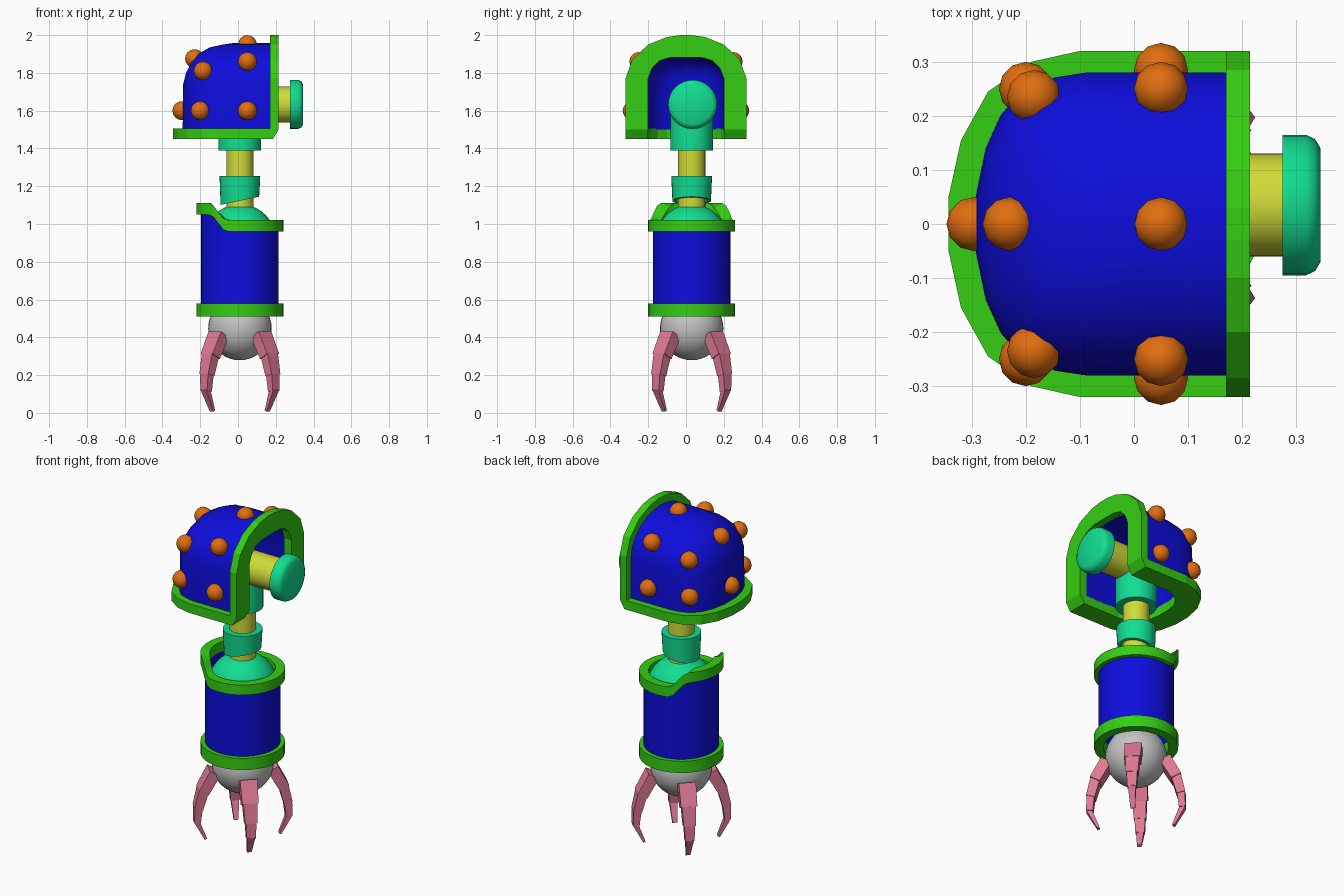
import bpy, bmesh, math
from mathutils import Vector

cube = bpy.data.objects.get("Cube")
if cube:
    bpy.data.objects.remove(cube, do_unlink=True)


def material(name, rgb):
    m = bpy.data.materials.new(name)
    m.use_nodes = True
    col = (*rgb, 1)
    m.diffuse_color = col
    m.node_tree.nodes["Principled BSDF"].inputs["Base Color"].default_value = col
    return m


BLUE = material("blue", (.004, .004, .72))
GREEN = material("green", (.035, .62, .006))
TEAL = material("teal", (.006, .73, .29))
YELLOW = material("yellow", (.64, .71, .04))
ORANGE = material("orange", (.75, .155, .005))
PINK = material("pink", (.74, .19, .3))
GREY = material("light grey", (.55, .55, .55))


def finish(name, bm, mat, angle=35, flip=False):
    bmesh.ops.remove_doubles(bm, verts=bm.verts, dist=1e-5)
    bmesh.ops.recalc_face_normals(bm, faces=bm.faces)
    if flip:
        bmesh.ops.reverse_faces(bm, faces=bm.faces)
    me = bpy.data.meshes.new(name)
    bm.to_mesh(me)
    bm.free()
    me.materials.append(mat)
    if angle:
        me.shade_smooth()
        me.set_sharp_from_angle(angle=math.radians(angle))
    ob = bpy.data.objects.new(name, me)
    bpy.context.collection.objects.link(ob)
    return ob


def loft(name, rows, mat, wrap_row=False, wrap_col=False, cap_rows=False,
         cap_cols=False, angle=35, flip=False):
    """Skin a grid of points; each row is one cross-section."""
    bm = bmesh.new()
    g = [[bm.verts.new(p) for p in row] for row in rows]
    n, m = len(g), len(g[0])
    for i in range(n if wrap_row else n - 1):
        for j in range(m if wrap_col else m - 1):
            a, b = (i + 1) % n, (j + 1) % m
            bm.faces.new((g[i][j], g[a][j], g[a][b], g[i][b]))
    if cap_rows:
        bm.faces.new(g[0])
        bm.faces.new(g[-1])
    if cap_cols:
        bm.faces.new([row[0] for row in g])
        bm.faces.new([row[-1] for row in g])
    return finish(name, bm, mat, angle, flip)


AX, AY = .01, .03       # arm axis


def lathe(name, profile, mat, lift=None, closed=False, sideways=False, seg=32):
    """Spin (radius, height) pairs about the arm axis or a sideways axis."""
    rows = []
    for r, h in profile:
        row = []
        for k in range(seg):
            t = 2 * math.pi * k / seg
            u, v = r * math.cos(t), r * math.sin(t)
            if sideways:
                row.append((h, AY + .005 + u, 1.633 + v))
            else:
                row.append((AX + u, AY + v, h + (lift(u, h) if lift else 0)))
        rows.append(row)
    return loft(name, rows, mat, wrap_row=closed, wrap_col=True, cap_rows=not closed)


def ball(name, centre, r, mat, u=32, v=20):
    bm = bmesh.new()
    bmesh.ops.create_uvsphere(bm, u_segments=u, v_segments=v, radius=r)
    bmesh.ops.translate(bm, verts=bm.verts, vec=centre)
    return finish(name, bm, mat, 50)


def mirrored(half):
    """Complete a half outline of (y, other) pairs across y = 0."""
    return half + [(-y, w) for y, w in reversed(half)]


# Shoulder dome: U-shaped outlines that shrink with height
FRONT_X = .17
PLAN = mirrored([(1, 0), (1, .3), (1, .56), (.97, .68), (.89, .81),
                 (.72, .9), (.5, .96), (.18, 1)])


def dome(name, levels, flip=False):
    rows = [[(FRONT_X - (FRONT_X + a) * s, b * w, z) for w, s in PLAN]
            for z, b, a in levels]
    return loft(name, rows, BLUE, angle=60, flip=flip)


dome("shoulder_shell", [(1.5, .28, .293), (1.74, .28, .29), (1.80, .268, .275),
                        (1.85, .24, .25), (1.9, .19, .21), (1.935, .125, .15),
                        (1.95, .07, .08), (1.957, 0, .03)])
dome("shoulder_lining", [(1.5, .2, .21), (1.77, .2, .21), (1.83, .18, .19),
                         (1.865, .14, .15), (1.88, .08, .1), (1.882, 0, .03)], True)

# Shoulder trim: base plate and front arch
outer = mirrored([(.32, FRONT_X), (.32, -.1), (.3, -.19), (.245, -.27), (.155, -.32), (.05, -.343)])
inner = mirrored([(.2, FRONT_X), (.2, -.06), (.185, -.12), (.15, -.17), (.1, -.2), (.03, -.21)])
loft("shoulder_base_trim",
     [[(x, y, z) for y, x in line] for line, z in
      ((outer, 1.45), (outer, 1.505), (inner, 1.505), (inner, 1.45))],
     GREEN, wrap_row=True, cap_cols=True, angle=0)

outer = mirrored([(.32, 1.45), (.32, 1.5), (.32, 1.77), (.285, 1.87), (.2, 1.95), (.1, 1.99), (.03, 2)])
inner = mirrored([(.2, 1.45), (.2, 1.5), (.2, 1.77), (.18, 1.825), (.14, 1.865), (.09, 1.88), (.03, 1.882)])


def arch_row(line, x):
    # the lowest corner is rounded back toward the base plate
    return [(min(x, .185) if z < 1.46 else x, y, z) for y, z in line]


loft("shoulder_arch_trim",
     [arch_row(outer, FRONT_X), arch_row(outer, .215),
      arch_row(inner, .215), arch_row(inner, FRONT_X)],
     GREEN, wrap_row=True, cap_cols=True, angle=0)

# Studs on the dome
studs = [(.05, 0, 1.95), (-.23, 0, 1.875), (-.297, 0, 1.6)]
for x, y, z in ((.05, .25, 1.86), (.05, .285, 1.6), (-.2, .25, 1.6), (-.185, .235, 1.81)):
    studs += [(x, y, z), (x, -y, z)]
for i, p in enumerate(studs):
    ball(f"stud_{i + 1}", p, .05, ORANGE, 12, 8)

# Shoulder joint and upper arm
lathe("shoulder_axle", [(.095, -.05), (.095, .28)], YELLOW, sideways=True)
lathe("axle_cap", [(.13, .275), (.13, .318), (.122, .335), (.105, .345)], TEAL, sideways=True)
lathe("shoulder_socket", [(.113, 1.39), (.113, 1.62), (.1, 1.67), (.065, 1.715), (.02, 1.73)], TEAL)
lathe("upper_arm_rod", [(.072, 1.04), (.072, 1.42)], YELLOW)


def slant(u, h):
    return .21 * u if h < 1.2 else 0


lathe("elbow_collar", [(.102, 1.123), (.108, 1.255), (.07, 1.255), (.085, 1.123)],
      TEAL, lift=slant, closed=True)
ball("elbow_ball", (AX, AY, .915), .19, TEAL)


# Forearm with a raised lip on one side
def lip(u, h):
    return .09 * min(1, max(0, (-u - .08) / .07)) if h > .9 else 0


lathe("forearm", [(.205, .53), (.205, .98), (.18, .98), (.18, .53)], BLUE, lift=lip, closed=True, seg=48)
lathe("forearm_top_trim", [(.23, .96), (.23, 1.02), (.178, 1.02), (.178, .96)],
      GREEN, lift=lip, closed=True, seg=48)
lathe("forearm_bottom_trim", [(.23, .51), (.23, .58), (.178, .58), (.178, .51)], GREEN, closed=True)
ball("wrist_ball", (AX, AY, .447), .168, GREY)

# Claw fingers: tapered links along a curled path of (radius, height)
PATH = [Vector(p) for p in ((.165, .405), (.222, .3), (.247, .2), (.253, .115), (.205, .01))]
LINKS = [(.095, .09, .065, .06), (.078, .066, .055, .048),
         (.06, .05, .044, .036), (.044, .026, .03, .014)]   # widths, then depths


def link(name, turn, a, b, sizes):
    w0, w1, d0, d1 = sizes
    along = (b - a).normalized()
    side = Vector((-along.y, along.x))
    rows = []
    for p, w, d in ((a - along * .012, w0, d0), (b, w1, d1)):
        row = []
        for sw, sd in ((1, 1), (-1, 1), (-1, -1), (1, -1)):
            q = p + side * (sd * d / 2)
            t = sw * w / 2
            c, s = math.cos(turn), math.sin(turn)
            row.append((AX + q.x * c - t * s, AY + q.x * s + t * c, q.y))
        rows.append(row)
    loft(name, rows, PINK, wrap_col=True, cap_rows=True, angle=0)


for f in range(4):
    for k, sizes in enumerate(LINKS):
        link(f"finger_{f + 1}_link_{k + 1}", math.pi * (f + .5) / 2, PATH[k], PATH[k + 1], sizes)
